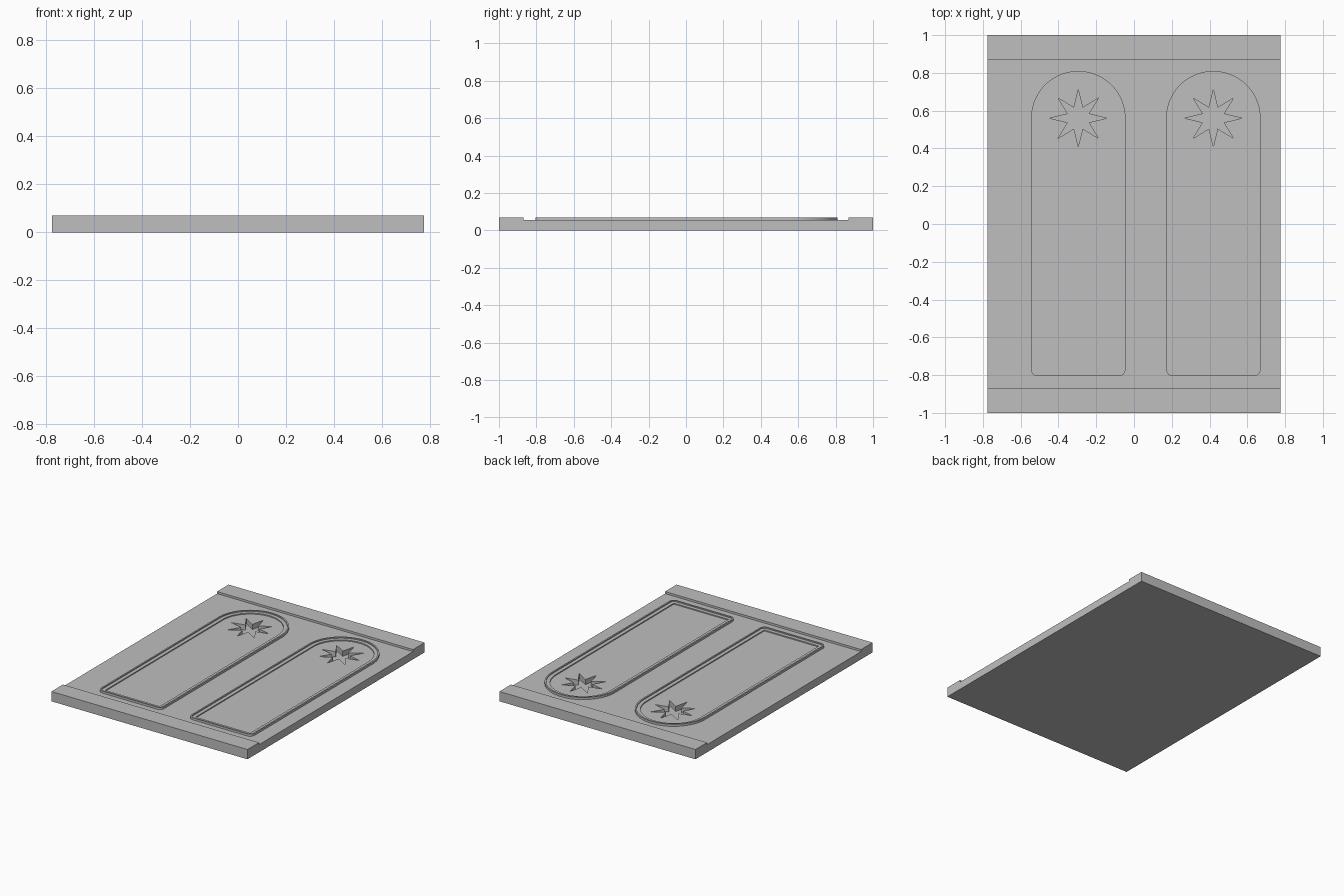
import bpy, bmesh
from math import sin, cos, pi

default = bpy.data.objects.get("Cube")
if default:
    bpy.data.objects.remove(default, do_unlink=True)

# Main dimensions
HALF_W, HALF_L = 0.775, 1.0
FACE_Z, TOP_Z = 0.055, 0.07
RAIL_Y = 0.87
PANEL_XS = {"left": 0.42, "right": -0.295}
ARCH_Y, ARCH_R, PANEL_BOTTOM = 0.56, 0.215, -0.77
STAR_FLOOR = 0.018

grey = bpy.data.materials.new("plain grey")
grey.use_nodes = True
color = (0.52, 0.52, 0.52, 1)
grey.diffuse_color = color
grey.node_tree.nodes["Principled BSDF"].inputs["Base Color"].default_value = color


def make_object(name, bm):
    bmesh.ops.remove_doubles(bm, verts=bm.verts, dist=1e-5)
    bmesh.ops.recalc_face_normals(bm, faces=bm.faces)
    mesh = bpy.data.meshes.new(name)
    bm.to_mesh(mesh)
    bm.free()
    mesh.materials.append(grey)
    obj = bpy.data.objects.new(name, mesh)
    bpy.context.collection.objects.link(obj)
    return obj


def extrude_outline(bm, points, offset):
    face = bm.faces.new([bm.verts.new(p) for p in points])
    result = bmesh.ops.extrude_face_region(bm, geom=[face])
    verts = [v for v in result["geom"] if isinstance(v, bmesh.types.BMVert)]
    bmesh.ops.translate(bm, verts=verts, vec=offset)


def arc(cx, cy, r, start, end, steps):
    angles = [start + (end - start) * i / steps for i in range(steps + 1)]
    return [(cx + r * cos(a), cy + r * sin(a)) for a in angles]


def arch_outline(cx, grow):
    """Arched panel outline grown outward, with rounded lower corners."""
    return (arc(cx, ARCH_Y, ARCH_R + grow, 0, pi, 40)
            + arc(cx - ARCH_R, PANEL_BOTTOM, grow, pi, 1.5 * pi, 6)
            + arc(cx + ARCH_R, PANEL_BOTTOM, grow, 1.5 * pi, 2 * pi, 6))


# Slab with a raised rail across each end
side = [(-HALF_L, 0), (HALF_L, 0), (HALF_L, TOP_Z), (RAIL_Y, TOP_Z),
        (RAIL_Y, FACE_Z), (-RAIL_Y, FACE_Z), (-RAIL_Y, TOP_Z), (-HALF_L, TOP_Z)]
bm = bmesh.new()
extrude_outline(bm, [(-HALF_W, y, z) for y, z in side], (2 * HALF_W, 0, 0))
slab = make_object("door_slab", bm)

# Eight-pointed star recesses
bm = bmesh.new()
for cx in PANEL_XS.values():
    star = []
    for i in range(16):
        r = 0.06 if i % 2 else 0.15
        a = i * pi / 8
        star.append((cx + r * cos(a), ARCH_Y + r * sin(a), STAR_FLOOR))
    extrude_outline(bm, star, (0, 0, 0.1))
cutter = make_object("star_cutter", bm)
cutter.hide_render = True

cut = slab.modifiers.new("star_recesses", "BOOLEAN")
cut.operation = "DIFFERENCE"
cut.solver = "EXACT"
cut.object = cutter
bpy.context.view_layer.objects.active = slab
slab.select_set(True)
bpy.ops.object.modifier_apply(modifier=cut.name)
bpy.data.objects.remove(cutter, do_unlink=True)

# Stepped moulding around each arched panel: (outward growth, height)
STEP_Z = 0.0625
section = [(0, 0.05), (0, STEP_Z), (0.025, STEP_Z),
           (0.025, TOP_Z), (0.035, TOP_Z), (0.035, 0.05)]
for side_name, cx in PANEL_XS.items():
    bm = bmesh.new()
    loops = [[bm.verts.new((x, y, z)) for x, y in arch_outline(cx, grow)]
             for grow, z in section]
    for a, b in zip(loops, loops[1:] + loops[:1]):
        for i in range(len(a)):
            j = (i + 1) % len(a)
            bm.faces.new((a[i], a[j], b[j], b[i]))
    moulding = make_object(side_name + "_arch_moulding", bm)
    bpy.ops.object.select_all(action="DESELECT")
    moulding.select_set(True)
    bpy.context.view_layer.objects.active = moulding
    bpy.ops.object.shade_smooth_by_angle(angle=pi / 6)
